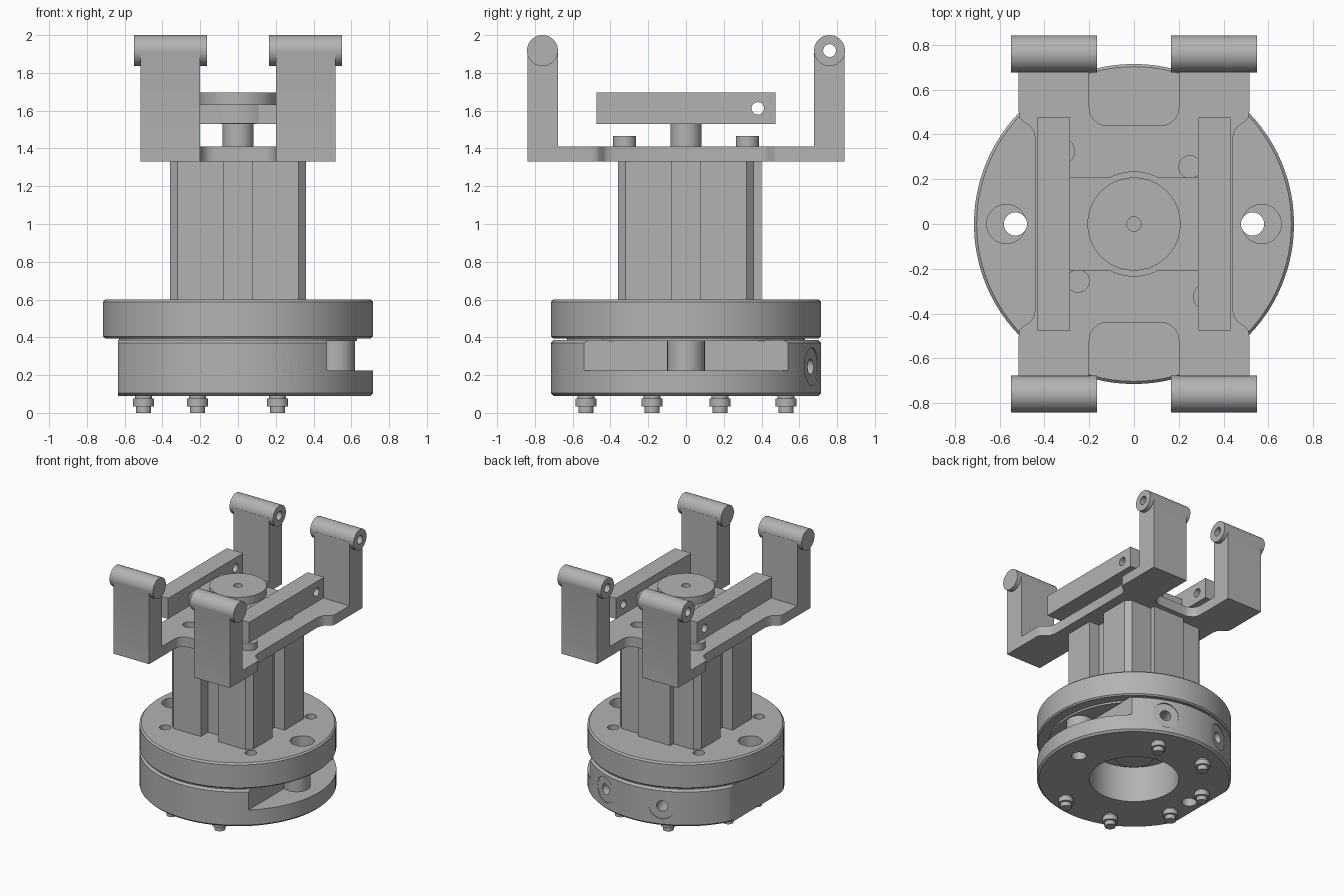
import bpy, bmesh, math
from mathutils import Vector

old = bpy.data.objects.get("Cube")
if old:
    bpy.data.objects.remove(old, do_unlink=True)

grey = bpy.data.materials.new("machined grey")
grey.use_nodes = True
COLOUR = (0.45, 0.45, 0.45, 1)
grey.diffuse_color = COLOUR
grey.node_tree.nodes["Principled BSDF"].inputs["Base Color"].default_value = COLOUR


def finish(name, bm):
    bmesh.ops.recalc_face_normals(bm, faces=bm.faces)
    me = bpy.data.meshes.new(name)
    bm.to_mesh(me)
    bm.free()
    me.materials.append(grey)
    ob = bpy.data.objects.new(name, me)
    bpy.context.collection.objects.link(ob)
    return ob


def box(name, lo, hi):
    bm = bmesh.new()
    bmesh.ops.create_cube(bm, size=1)
    for v in bm.verts:
        v.co = Vector([lo[i] + (v.co[i] + 0.5) * (hi[i] - lo[i]) for i in range(3)])
    return finish(name, bm)


def rod(name, start, end, r, seg=32):
    """Cylinder between two points."""
    a, b = Vector(start), Vector(end)
    bm = bmesh.new()
    bmesh.ops.create_cone(bm, cap_ends=True, segments=seg, radius1=r, radius2=r, depth=(b - a).length)
    turn = (b - a).to_track_quat('Z', 'Y').to_matrix()
    for v in bm.verts:
        v.co = turn @ v.co + (a + b) / 2
    return finish(name, bm)


def upright(name, x, y, z0, z1, r, seg=32):
    return rod(name, (x, y, z0), (x, y, z1), r, seg)


def lathe(name, profile, seg=96):
    bm = bmesh.new()
    rings = []
    for r, z in profile:
        rings.append([bm.verts.new((r * math.cos(math.tau * i / seg), r * math.sin(math.tau * i / seg), z))
                      for i in range(seg)])
    for a, b in zip(rings, rings[1:]):
        for i in range(seg):
            j = (i + 1) % seg
            bm.faces.new((a[i], a[j], b[j], b[i]))
    bm.faces.new(rings[0])
    bm.faces.new(rings[-1])
    return finish(name, bm)


def extrude(name, outline, z0, z1):
    bm = bmesh.new()
    face = bm.faces.new([bm.verts.new((x, y, z0)) for x, y in outline])
    top = bmesh.ops.extrude_face_region(bm, geom=[face])["geom"]
    for v in top:
        if isinstance(v, bmesh.types.BMVert):
            v.co.z = z1
    return finish(name, bm)


def combine(ob, others, operation='DIFFERENCE'):
    """Apply booleans one after another and drop the tools."""
    bpy.context.view_layer.objects.active = ob
    for tool in others:
        m = ob.modifiers.new("shape", 'BOOLEAN')
        m.operation, m.object, m.solver = operation, tool, 'EXACT'
        bpy.ops.object.modifier_apply(modifier=m.name)
        bpy.data.objects.remove(tool, do_unlink=True)
    return ob


SIGNS = [(1, 1), (-1, 1), (-1, -1), (1, -1)]

# Lower disc: bore, flat side, notch, counterbores and radial ports
lower = lathe("lower_disc", [(0.70, 0.09), (0.715, 0.105), (0.715, 0.37), (0.70, 0.385)])
cuts = [upright("bore", 0, 0, 0, 0.5, 0.33, 64),
        box("flat_side", (-1, -1, 0), (-0.635, 1, 1)),
        box("notch", (0.47, -1, 0.225), (1, 1, 1))]
for sx, sy in SIGNS:
    cuts.append(upright("counterbore", 0.4 * sx, 0.4 * sy, 0, 0.2, 0.1))
    d = Vector((0.355 * sx, 0.935 * sy, 0))
    up = Vector((0, 0, 0.245))
    cuts.append(rod("spot_face", d * 0.705 + up, d * 0.8 + up, 0.1))
    cuts.append(rod("port", d * 0.45 + up, d * 0.8 + up, 0.042))
for sy in (-1, 1):
    cuts.append(upright("dowel_hole", 0.53 * sy, 0, 0, 0.6, 0.055))
    cuts.append(upright("pin_hole", 0.55, 0.19 * sy, 0, 0.6, 0.035))
    cuts.append(rod("air_hole", (-0.8, 0.18 * sy, 0.25), (-0.5, 0.18 * sy, 0.25), 0.045))
    cuts.append(rod("screw_hole", (-0.8, 0.28 * sy, 0.25), (-0.58, 0.28 * sy, 0.25), 0.025))
combine(lower, cuts)

# Post standing in the notch
combine(upright("notch_post", 0.52, 0, 0.22, 0.39, 0.1),
        [upright("hole", 0.53, 0, 0, 0.6, 0.055)])

# Upper flange with a recessed neck
flange = lathe("upper_flange", [(0.63, 0.38), (0.63, 0.395), (0.705, 0.395), (0.715, 0.405),
                                (0.715, 0.588), (0.703, 0.6)])
cuts = [upright("screw_hole", 0.38 * sx, 0.38 * sy, 0.5, 0.7, 0.042) for sx, sy in SIGNS]
for s in (-1, 1):
    cuts.append(upright("pocket", 0.57 * s, 0, 0.48, 0.7, 0.088))
    cuts.append(upright("dowel_hole", 0.53 * s, 0, 0.3, 0.7, 0.052))
combine(flange, cuts)
upright("inner_hub", 0, 0, 0.27, 0.39, 0.14)

# Bolts underneath
for x, y in [(0.21, 0.53), (-0.215, 0.53), (-0.5, 0.18)]:
    for s in (-1, 1):
        upright("bolt_shank", x, y * s, 0.06, 0.1, 0.045)
        upright("bolt_head", x, y * s, 0.035, 0.075, 0.056)
        combine(upright("bolt_tip", x, y * s, 0, 0.04, 0.04),
                [upright("socket", x, y * s, -0.1, 0.02, 0.022, 6)])

# Column: chamfered square with a groove in each side
quarter = [(0.36, 0.078), (0.36, 0.32), (0.32, 0.36), (0.078, 0.36), (0.078, 0.27)]
outline = []
for k in range(4):
    c, s = round(math.cos(k * math.pi / 2)), round(math.sin(k * math.pi / 2))
    outline += [(c * x - s * y, s * x + c * y) for x, y in [(0.27, 0.078)] + quarter[:-1] + [quarter[-1]]]
    outline.append((c * -0.078 - s * 0.27, s * -0.078 + c * 0.27))
clean = [p for i, p in enumerate(outline) if (Vector(p) - Vector(outline[i - 1])).length > 0.001]
if (Vector(clean[0]) - Vector(clean[-1])).length < 0.001:
    clean.pop()
extrude("column", clean, 0.59, 1.335)
combine(box("port_plate", (-0.14, 0.25, 0.595), (0.14, 0.4, 1.335)),
        [rod("hole", (0, 0.3, 0.72), (0, 0.5, 0.72), 0.045)])

# Frame plate: waisted sides, rounded end notches
quarter = [(0.44, 0.38), (0.45, 0.42), (0.465, 0.437), (0.5, 0.46), (0.511, 0.475), (0.515, 0.5),
           (0.515, 0.84), (0.2, 0.84)]
quarter += [(0.12 + 0.08 * math.cos(a), 0.52 - 0.08 * math.sin(a))
            for a in [i * math.pi / 16 for i in range(9)]]
outline = []
for i, (sx, sy) in enumerate(SIGNS):
    part = [(sx * x, sy * y) for x, y in quarter]
    outline += part[::-1] if i % 2 else part
frame = extrude("frame_plate", outline, 1.33, 1.41)
combine(frame, [upright("hole", 0.25 * s, 0.255 * s, 1.2, 1.5, 0.05) for s in (-1, 1)])

# Upright arms with cross-drilled bosses
for sx, sy in SIGNS:
    xs = sorted((0.2 * sx, 0.515 * sx))
    ys = sorted((0.677 * sy, 0.84 * sy))
    arm = box("arm", (xs[0], ys[0], 1.33), (xs[1], ys[1], 1.92))
    boss = rod("boss", (0.165 * sx, 0.76 * sy, 1.918), (0.55 * sx, 0.76 * sy, 1.918), 0.082, 48)
    combine(arm, [boss], 'UNION')
    combine(arm, [rod("hole", (0, 0.76 * sy, 1.918), (sx, 0.76 * sy, 1.918), 0.034)])

# Screw heads on the plate
for s in (-1, 1):
    upright("plate_screw", -0.325 * s, 0.325 * s, 1.4, 1.465, 0.061)

# Sliding yoke: rod, hub, cross piece, disc and two side bars
upright("piston_rod", 0, 0, 1.4, 1.54, 0.082, 48)
box("yoke_cross", (-0.29, -0.208, 1.53), (0.29, 0.208, 1.632))
upright("yoke_hub", 0, 0, 1.531, 1.633, 0.235, 64)
combine(upright("yoke_disc", 0, 0, 1.63, 1.695, 0.208, 64),
        [upright("hole", 0, 0, 1.65, 1.8, 0.032)])
for s in (-1, 1):
    xs = sorted((0.287 * s, 0.432 * s))
    combine(box("side_bar", (xs[0], -0.475, 1.53), (xs[1], 0.475, 1.695)),
            [rod("hole", (0.2 * s, y, 1.612), (0.6 * s, y, 1.612), 0.033) for y in (-0.38, 0.38)])

# Smooth curved walls, keep edges crisp
bpy.ops.object.select_all(action='DESELECT')
for ob in bpy.context.scene.objects:
    if ob.type == 'MESH':
        ob.select_set(True)
        bpy.context.view_layer.objects.active = ob
bpy.ops.object.shade_smooth_by_angle(angle=math.radians(30))
